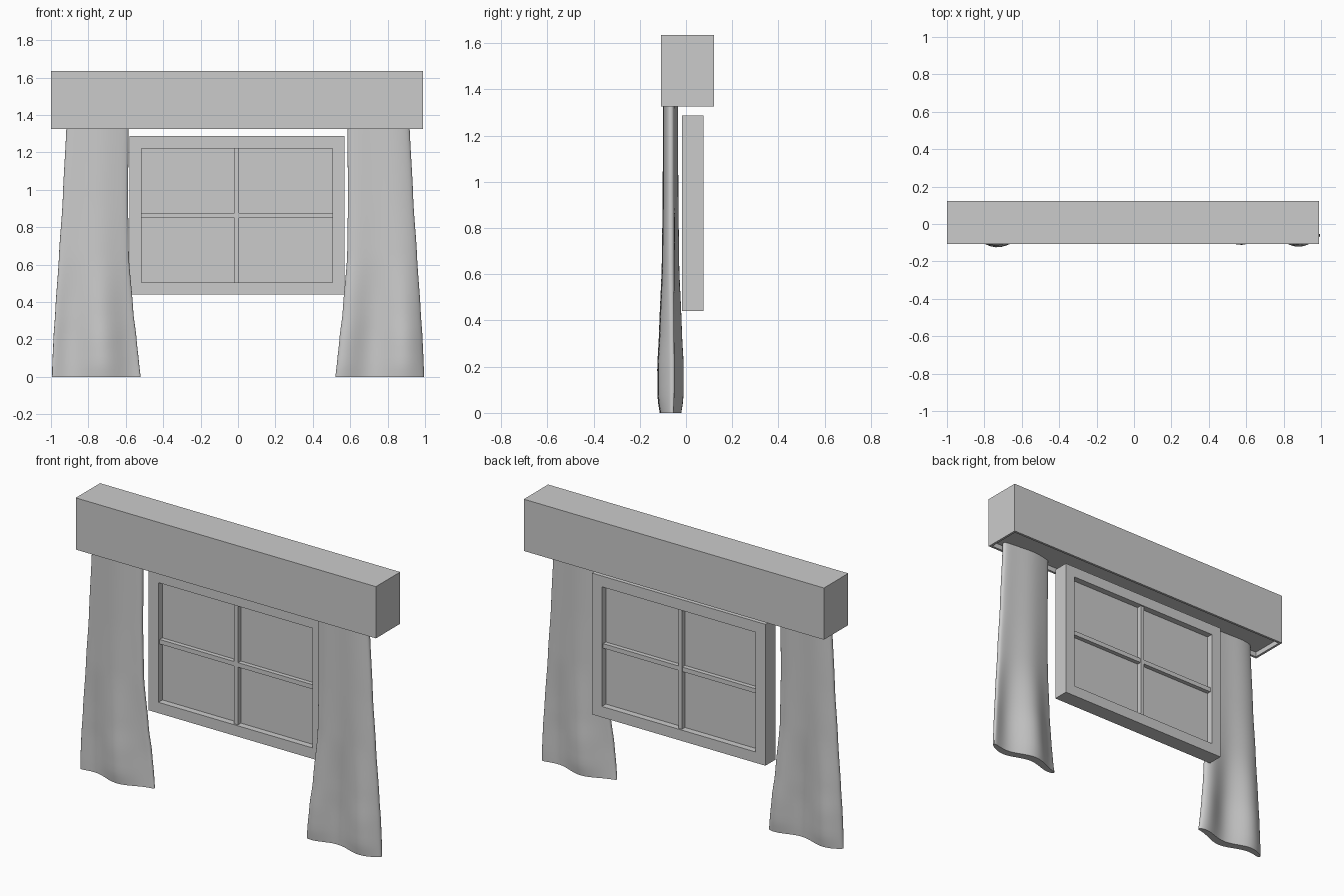
import bpy, bmesh
from math import cos, sin, pi

if "Cube" in bpy.data.objects:
    bpy.data.objects.remove(bpy.data.objects["Cube"])


def mesh_object(name, bm):
    bmesh.ops.recalc_face_normals(bm, faces=bm.faces[:])
    me = bpy.data.meshes.new(name)
    bm.to_mesh(me)
    bm.free()
    ob = bpy.data.objects.new(name, me)
    bpy.context.collection.objects.link(ob)
    return ob


def box(name, x, y, z):
    bm = bmesh.new()
    bmesh.ops.create_cube(bm, size=1)
    for v in bm.verts:
        for i, (a, b) in enumerate((x, y, z)):
            v.co[i] = a if v.co[i] < 0 else b
    return mesh_object(name, bm)


def lerp_rows(rows, z):
    for a, b in zip(rows, rows[1:]):
        if z <= b[0]:
            t = (z - a[0]) / (b[0] - a[0])
            t = t * t * (3 - 2 * t) * 0.4 + t * 0.6
            return [p + (q - p) * t for p, q in zip(a, b)]
    return rows[-1]


# Cornice box with a shallow recess underneath
bm = bmesh.new()
bmesh.ops.create_cube(bm, size=1)
for v in bm.verts:
    v.co = (-0.005 + v.co.x * 1.99, 0.007 + v.co.y * 0.23, 1.48 + v.co.z * 0.31)
bm.normal_update()
bottom = [f for f in bm.faces if f.normal.z < -0.9]
bmesh.ops.inset_region(bm, faces=bottom, thickness=0.02)
for v in bottom[0].verts:
    v.co.z = 1.325
ext = bmesh.ops.extrude_discrete_faces(bm, faces=bottom)
for v in ext["faces"][0].verts:
    v.co.z += 0.03
mesh_object("cornice", bm)

# Window frame: mitred ring swept from a rectangular profile
bm = bmesh.new()
rings = []
for x0, x1, z0, z1, y in ((-0.58, 0.57, 0.44, 1.287, -0.018),
                          (-0.515, 0.505, 0.505, 1.222, -0.018),
                          (-0.515, 0.505, 0.505, 1.222, 0.076),
                          (-0.58, 0.57, 0.44, 1.287, 0.076)):
    rings.append([bm.verts.new((x, y, z)) for x, z in
                  ((x0, z0), (x1, z0), (x1, z1), (x0, z1))])
for i in range(4):
    a, b = rings[i], rings[(i + 1) % 4]
    for j in range(4):
        k = (j + 1) % 4
        bm.faces.new((a[j], a[k], b[k], b[j]))
mesh_object("window_frame", bm)

# Glass and glazing bars
box("glass", (-0.515, 0.505), (0.02, 0.038), (0.505, 1.222))
box("vertical_bar", (-0.02, 0.005), (-0.008, 0.066), (0.505, 1.222))
box("horizontal_bar", (-0.515, 0.505), (-0.006, 0.064), (0.85, 0.877))

# Curtain levels: height, inner edge, outer edge, half thickness, fold depth
LEVELS = [(0.0, 0.52, 0.995, 0.025, 0.022),
          (0.06, 0.528, 0.993, 0.031, 0.026),
          (0.2, 0.542, 0.987, 0.032, 0.026),
          (0.35, 0.56, 0.977, 0.031, 0.019),
          (0.65, 0.584, 0.957, 0.031, 0.007),
          (0.95, 0.588, 0.937, 0.030, 0.004),
          (1.355, 0.585, 0.917, 0.030, 0.003)]


def curtain(name, side, fold_at):
    bm = bmesh.new()
    n, rows = 56, 36
    prev = None
    for r in range(rows + 1):
        _, inner, outer, thick, fold = lerp_rows(LEVELS, 1.355 * r / rows)
        z = 1.355 * r / rows
        mid, half = (inner + outer) / 2, (outer - inner) / 2
        ring = []
        for i in range(n):
            a = 2 * pi * i / n
            u = cos(a)
            s = sin(a)
            y = -0.067 - fold * cos(4.2 * (u - fold_at))
            y += thick * (abs(s) ** 0.7) * (1 if s > 0 else -1)
            ring.append(bm.verts.new((side * mid + half * u, y, z)))
        if prev:
            for i in range(n):
                j = (i + 1) % n
                bm.faces.new((prev[i], prev[j], ring[j], ring[i]))
        else:
            bm.faces.new(ring)
        prev = ring
    bm.faces.new(prev)
    ob = mesh_object(name, bm)
    bpy.ops.object.select_all(action='DESELECT')
    ob.select_set(True)
    bpy.context.view_layer.objects.active = ob
    bpy.ops.object.shade_smooth_by_angle(angle=0.9)


curtain("left_curtain", -1, 0.15)
curtain("right_curtain", 1, 0.55)
